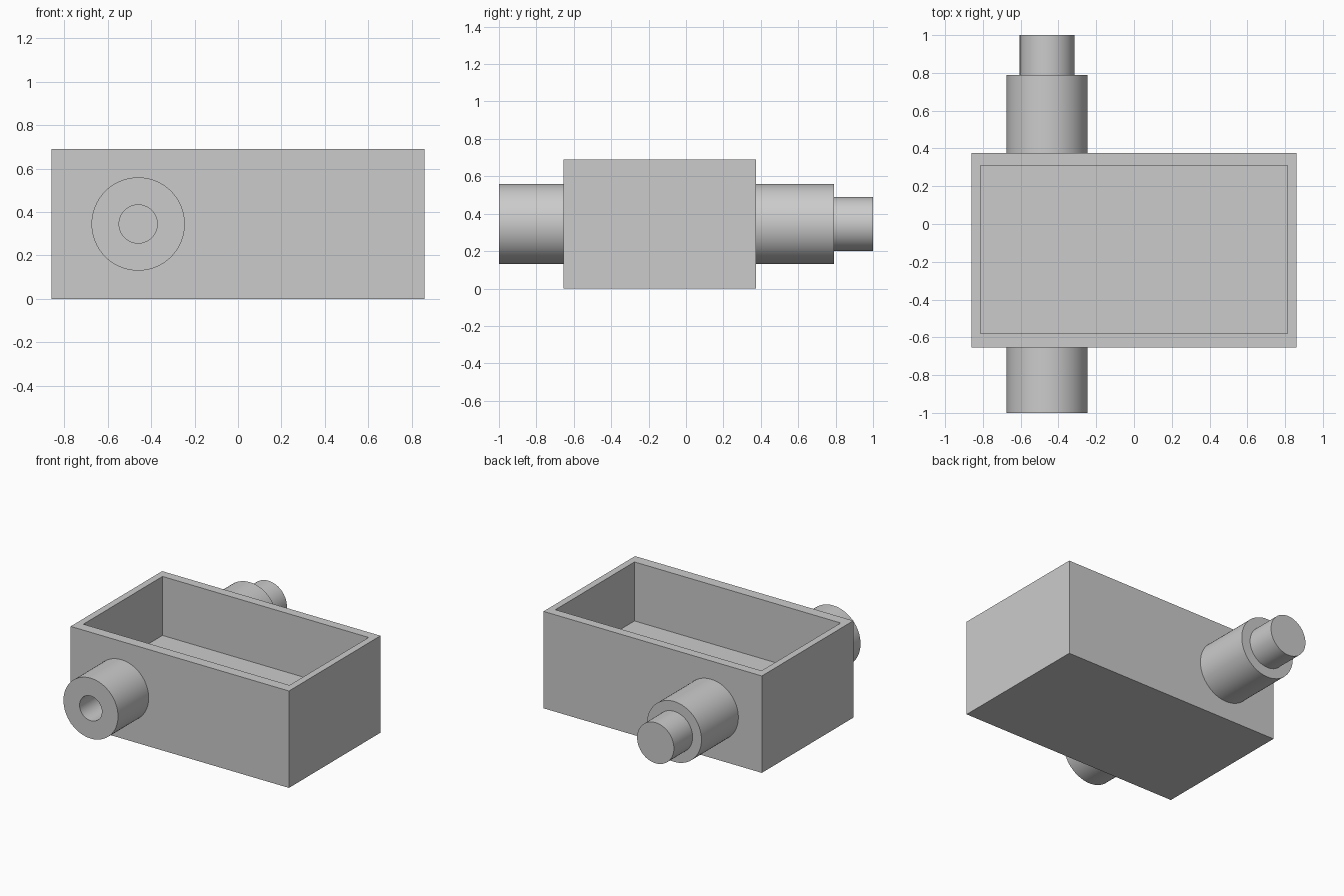
import bpy
import bmesh
from math import tau, radians
from mathutils import Vector

cube = bpy.data.objects.get("Cube")
if cube:
    bpy.data.objects.remove(cube, do_unlink=True)

grey = bpy.data.materials.new("plain grey")
grey.use_nodes = True
colour = (0.6, 0.6, 0.6, 1)
grey.diffuse_color = colour
grey.node_tree.nodes["Principled BSDF"].inputs["Base Color"].default_value = colour

WALL_FRONT, WALL_BACK = -0.655, 0.375
AXIS = Vector((-0.46, 0, 0.345))


def add_object(name, bm):
    bmesh.ops.recalc_face_normals(bm, faces=bm.faces)
    mesh = bpy.data.meshes.new(name)
    bm.to_mesh(mesh)
    bm.free()
    mesh.materials.append(grey)
    obj = bpy.data.objects.new(name, mesh)
    bpy.context.collection.objects.link(obj)
    return obj


def lathe(name, profile, segments=64):
    """Spin (radius, y) points around the pipe axis."""
    bm = bmesh.new()
    verts = [bm.verts.new(AXIS + Vector((r, y, 0))) for r, y in profile]
    edges = [bm.edges.new(pair) for pair in zip(verts, verts[1:])]
    bmesh.ops.spin(bm, geom=verts + edges, cent=AXIS, axis=(0, 1, 0),
                   angle=tau, steps=segments, use_merge=True)
    bmesh.ops.remove_doubles(bm, verts=bm.verts, dist=0.0001)
    obj = add_object(name, bm)
    bpy.ops.object.select_all(action="DESELECT")
    obj.select_set(True)
    bpy.context.view_layer.objects.active = obj
    bpy.ops.object.shade_smooth_by_angle(angle=radians(30))


# Open-topped tray: the top face becomes a rim and a sunken floor
bm = bmesh.new()
bmesh.ops.create_cube(bm, size=1)
bmesh.ops.scale(bm, vec=(1.72, WALL_BACK - WALL_FRONT, 0.69), verts=bm.verts)
bmesh.ops.translate(bm, vec=(0, (WALL_FRONT + WALL_BACK) / 2, 0.345), verts=bm.verts)
top = max(bm.faces, key=lambda f: f.calc_center_median().z)
bmesh.ops.inset_individual(bm, faces=[top], thickness=0.05)
for v in top.verts:
    v.co.x = 0.812 if v.co.x > 0 else -0.812
    v.co.y = 0.31 if v.co.y > 0 else -0.58
floor = bmesh.ops.extrude_discrete_faces(bm, faces=[top])["faces"][0]
bmesh.ops.translate(bm, vec=(0, 0, -0.42), verts=floor.verts)
add_object("tray", bm)

# Socket with a blind bore at the front
lathe("front_socket", [(0.215, WALL_FRONT), (0.215, -1), (0.088, -1),
                       (0.088, WALL_FRONT - 0.005), (0, WALL_FRONT - 0.005)])

# Stepped plug at the back
lathe("rear_plug", [(0.215, WALL_BACK), (0.215, 0.79), (0.145, 0.79),
                    (0.145, 1), (0, 1)])
